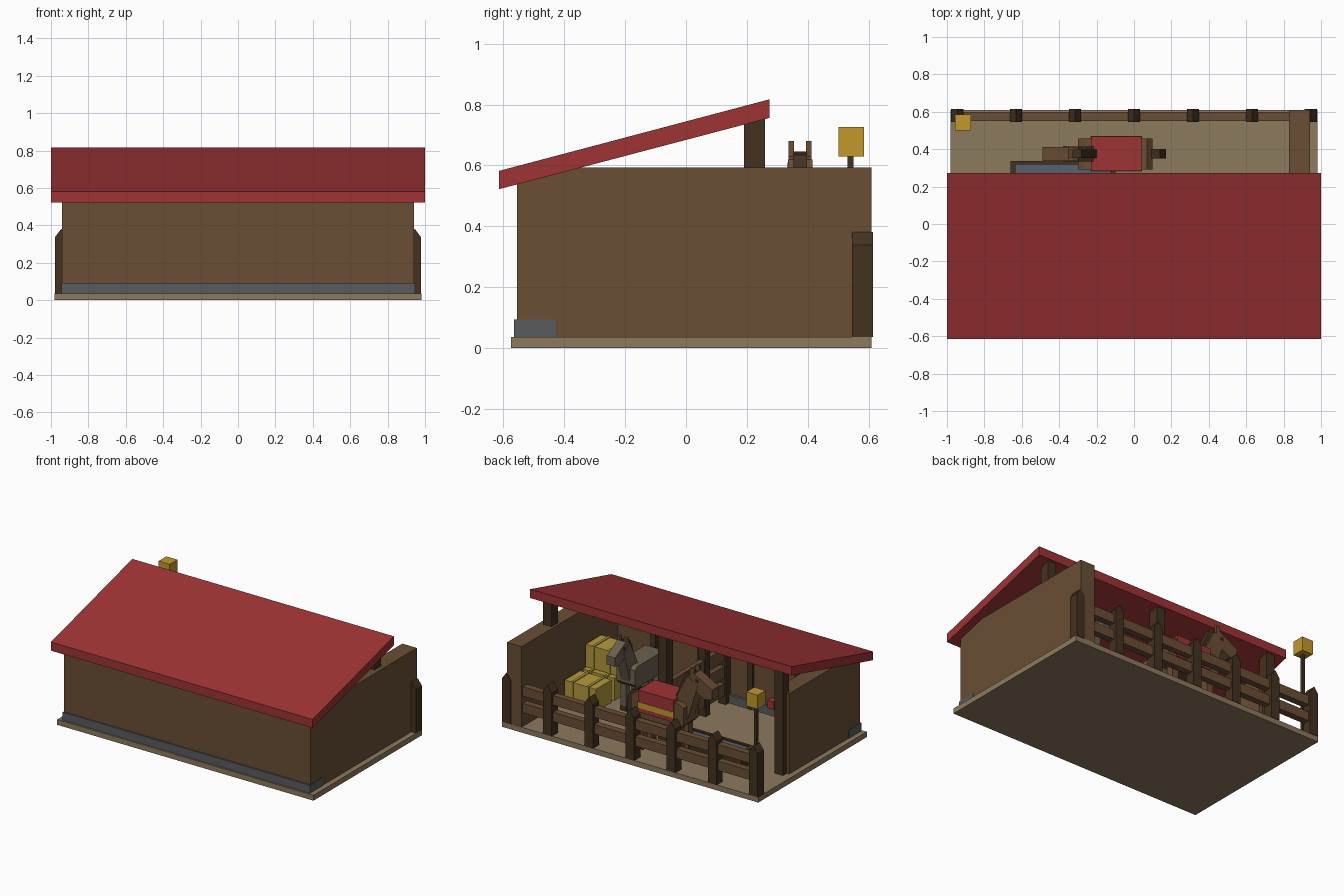
import bpy
import bmesh
from math import radians
from mathutils import Matrix

cube = bpy.data.objects.get("Cube")
if cube:
    bpy.data.objects.remove(cube)


def material(name, rgb):
    # sRGB to linear
    lin = [((c + 0.055) / 1.055) ** 2.4 for c in rgb] + [1]
    m = bpy.data.materials.new(name)
    m.use_nodes = True
    m.diffuse_color = lin
    m.node_tree.nodes["Principled BSDF"].inputs["Base Color"].default_value = lin
    return m


WOOD = material("brown wood", (0.415, 0.305, 0.205))
DARK = material("dark wood", (0.265, 0.195, 0.125))
SAND = material("sandy floor", (0.55, 0.475, 0.365))
RED = material("red", (0.615, 0.2, 0.205))
STONE = material("grey stone", (0.345, 0.36, 0.375))
GOLD = material("lantern gold", (0.755, 0.6, 0.175))
STRAW = material("straw", (0.7, 0.6, 0.24))
TAUPE = material("taupe hide", (0.43, 0.37, 0.31))
WATER = material("water blue", (0.34, 0.385, 0.425))


def prism(name, mat, points, lo, hi, axis="y", xf=None):
    """Extrude a closed 2D profile (h, z) between lo and hi along an axis."""
    bm = bmesh.new()
    place = (lambda p, d: (p[0], d, p[1])) if axis == "y" else (lambda p, d: (d, p[0], p[1]))
    face = bm.faces.new([bm.verts.new(place(p, lo)) for p in points])
    ext = bmesh.ops.extrude_face_region(bm, geom=[face])
    moved = [g for g in ext["geom"] if isinstance(g, bmesh.types.BMVert)]
    bmesh.ops.translate(bm, verts=moved, vec=place((0, 0), hi - lo))
    if xf:
        bm.transform(xf)
    bmesh.ops.recalc_face_normals(bm, faces=bm.faces)
    mesh = bpy.data.meshes.new(name)
    bm.to_mesh(mesh)
    bm.free()
    mesh.materials.append(mat)
    obj = bpy.data.objects.new(name, mesh)
    bpy.context.collection.objects.link(obj)
    return obj


def box(name, mat, x, y, z, xf=None):
    pts = [(x[0], z[0]), (x[1], z[0]), (x[1], z[1]), (x[0], z[1])]
    return prism(name, mat, pts, y[0], y[1], "y", xf)


def around(c, width):
    return (c - width / 2, c + width / 2)


FLOOR = 0.037

# Floor, walls and footing
box("floor_slab", SAND, (-0.98, 0.98), (-0.575, 0.61), (0, FLOOR))
box("front_wall", WOOD, (-0.942, 0.942), (-0.555, -0.445), (FLOOR, 0.533))
box("left_wall", WOOD, (0.83, 0.942), (-0.555, 0.609), (FLOOR, 0.593))
box("right_wall", WOOD, (-0.942, -0.83), (-0.555, 0.22), (FLOOR, 0.593))
box("wall_footing", STONE, (-0.945, 0.945), (-0.565, -0.428), (FLOOR, 0.093))

# Sloping roof and its posts
prism("roof", RED, [(-0.614, 0.522), (0.274, 0.756), (0.274, 0.817), (-0.614, 0.582)], -1, 1, "x")
for x in (-0.89, 0, 0.88):
    box("roof_post", DARK, around(x, 0.065), (0.19, 0.259), (FLOOR, 0.752))

# Stall divider and wall battens
for z in (0.14, 0.26, 0.38):
    box("divider_board", WOOD, around(0, 0.035), (-0.45, 0.2), around(z, 0.085))
for y in (-0.42, -0.2):
    box("divider_post", DARK, around(0, 0.055), around(y, 0.05), (FLOOR, 0.55))
for x in (-0.55, -0.19, 0.19, 0.55):
    box("wall_batten", DARK, around(x, 0.04), (-0.447, -0.425), (FLOOR, 0.533))

# Small feed box on the wall of the right stall
box("feed_box", RED, around(-0.37, 0.05), (-0.447, -0.395), (0.1, 0.155))

# Rear fence
for i in range(-3, 4):
    x = i * 0.315
    a, b = around(x, 0.065)
    prism("fence_post", DARK, [(a, FLOOR), (b, FLOOR), (b, 0.338), (x, 0.382), (a, 0.338)], 0.546, 0.614)
for z in (0.165, 0.28):
    box("fence_rail", WOOD, (-0.94, 0.94), (0.552, 0.598), around(z, 0.065))

# Lantern on a pole
box("lantern_pole", DARK, around(-0.915, 0.02), around(0.54, 0.02), (FLOOR, 0.635))
box("lantern", GOLD, around(-0.915, 0.085), around(0.543, 0.085), (0.63, 0.727))

# Water trough
box("trough_base", DARK, (-0.66, -0.1), (0.19, 0.338), (FLOOR, 0.07))
for y in (0.2, 0.328):
    box("trough_side", DARK, (-0.66, -0.1), around(y, 0.02), (0.07, 0.145))
for x in (-0.647, -0.113):
    box("trough_end", DARK, around(x, 0.026), (0.2, 0.328), (0.07, 0.145))
box("trough_water", WATER, (-0.635, -0.125), (0.21, 0.318), (0.07, 0.135))

# Straw bales with two straps each
for y, z in ((0.07, FLOOR), (-0.13, FLOOR), (-0.16, 0.197)):
    box("straw_bale", STRAW, around(0.7, 0.24), around(y, 0.17), (z, z + 0.155))
    for x in (0.64, 0.76):
        box("bale_strap", STRAW, around(x, 0.018), around(y, 0.182), (z - 0.005, z + 0.16))


def horse(label, hide, xf):
    def part(name, mat, pts, width, y=0):
        prism(label + name, mat, pts, y - width / 2, y + width / 2, "y", xf)

    part("_body", hide, [(-0.2, 0.29), (-0.17, 0.26), (0.17, 0.26), (0.2, 0.3),
                         (0.2, 0.4), (0.17, 0.43), (-0.17, 0.43), (-0.2, 0.41)], 0.165)
    part("_neck", hide, [(-0.2, 0.31), (-0.1, 0.42), (-0.2, 0.62), (-0.28, 0.57)], 0.08)
    part("_head", hide, [(-0.2, 0.62), (-0.25, 0.645), (-0.388, 0.57), (-0.388, 0.5),
                         (-0.33, 0.49), (-0.22, 0.55)], 0.075)
    part("_mane", DARK, [(-0.12, 0.43), (-0.1, 0.45), (-0.18, 0.635), (-0.23, 0.645),
                         (-0.23, 0.62), (-0.2, 0.61)], 0.045)
    part("_tail", DARK, [(0.19, 0.42), (0.24, 0.4), (0.27, 0.33), (0.27, 0.16),
                         (0.22, 0.16), (0.22, 0.32), (0.19, 0.36)], 0.05)
    for side in (-1, 1):
        part("_ear", hide, [(-0.25, 0.62), (-0.22, 0.62), (-0.22, 0.68), (-0.25, 0.68)],
             0.018, side * 0.029)
        part("_eye", DARK, [(-0.28, 0.59), (-0.26, 0.59), (-0.26, 0.61), (-0.28, 0.61)],
             0.006, side * 0.038)
        for x in (-0.14, 0.14):
            a, b = around(x, 0.05)
            part("_leg", hide, [(a, 0.08), (b, 0.08), (b, 0.28), (a, 0.28)], 0.05, side * 0.047)
            part("_hoof", DARK, [(a, 0.01), (b, 0.01), (b, 0.08), (a, 0.08)], 0.054, side * 0.047)


# Saddled horse by the fence, and a smaller one in the left stall
saddled = Matrix.Translation((-0.1, 0.375, 0))
horse("brown_horse", WOOD, saddled)
horse("grey_horse", TAUPE, Matrix.Translation((0.41, -0.1, 0))
      @ Matrix.Rotation(radians(-90), 4, "Z") @ Matrix.Scale(0.865, 4))

# Blanket with a gold band
box("blanket", RED, (-0.13, 0.14), (-0.092, 0.092), (0.3, 0.452), saddled)
box("blanket_band", GOLD, (-0.133, 0.143), (-0.095, 0.095), (0.33, 0.37), saddled)
